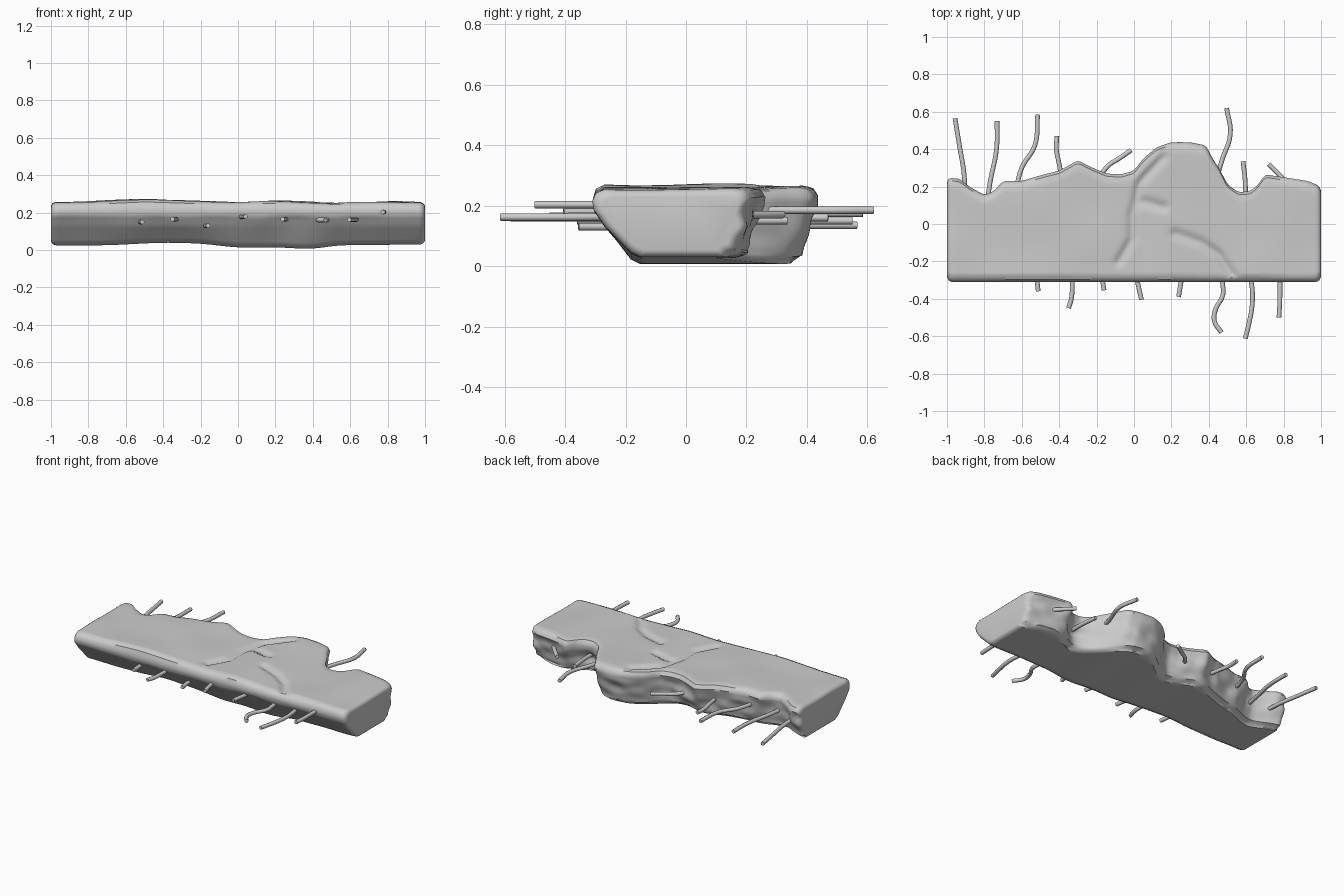
import bpy, bmesh, math
from mathutils import Vector, noise

if "Cube" in bpy.data.objects:
    bpy.data.objects.remove(bpy.data.objects["Cube"])


def interp(table, x):
    """Piecewise linear lookup in a list of (x, value)."""
    if x <= table[0][0]:
        return table[0][1]
    for (x0, v0), (x1, v1) in zip(table, table[1:]):
        if x <= x1:
            return v0 + (v1 - v0) * (x - x0) / (x1 - x0)
    return table[-1][1]


def smooth(table, x, w):
    return sum(interp(table, x + w * k / 2) for k in (-2, -1, 0, 1, 2)) / 5


def seg_dist(p, path):
    """Distance from p to a polyline."""
    best = 9.0
    for a, b in zip(path, path[1:]):
        a, b = Vector(a), Vector(b)
        t = max(0, min(1, (p - a).dot(b - a) / (b - a).length_squared))
        best = min(best, (p - a - (b - a) * t).length)
    return best


# broken back edge, seen from above
BACK = [(-1, .25), (-.93, .24), (-.88, .2), (-.8, .155), (-.75, .175), (-.7, .23),
        (-.6, .23), (-.5, .26), (-.4, .285), (-.3, .34), (-.22, .3), (-.15, .27),
        (-.07, .265), (0, .285), (.05, .35), (.12, .41), (.2, .437), (.3, .437),
        (.385, .42), (.42, .35), (.46, .29), (.5, .21), (.56, .17), (.62, .175),
        (.66, .205), (.7, .265), (.8, .25), (.93, .23), (1, .2)]
TOP = [(-1, .255), (-.8, .258), (-.5, .272), (-.2, .262), (0, .256), (.15, .265), (.5, .252), (.8, .26), (1, .255)]
BOTTOM = [(-1, .025), (-.7, .025), (-.4, .04), (-.2, .035), (0, .012), (.2, .015),
          (.4, .004), (.52, .025), (1, .03)]
CRACKS = [[(.16, .36), (.03, .22), (-.01, .05), (-.01, -.08), (-.08, -.2)],
          [(.22, -.05), (.36, -.1), (.45, -.16), (.53, -.28)],
          [(.05, .12), (.16, .09)]]


def section(x):
    """Closed cross-section of the slab at x, as (y, z) points."""
    yb = smooth(BACK, x, .012)
    yl = smooth(BACK, x, .07)
    low = min(yl - .05, yb + .03)
    zt, zb = smooth(TOP, x, .05), smooth(BOTTOM, x, .06)
    corners = [(-.305, .185), (-.31, .215), (-.298, zt - .015), (-.27, zt - .002),
               (yb - .05, zt), (yb - .015, zt - .006), (yb, zt - .03),
               (low, zb + .025), (low - .035, zb), (-.15, zb),
               (-.18, zb + .015), (-.265, .13)]
    counts = [2, 2, 2, 40, 2, 2, 12, 3, 16, 2, 6, 4]
    pts = []
    for i, n in enumerate(counts):
        a, b = corners[i], corners[(i + 1) % len(corners)]
        for k in range(n):
            t = k / n
            y, z = a[0] + (b[0] - a[0]) * t, a[1] + (b[1] - a[1]) * t
            if i in (3, 4):      # worn top with cracks
                p = Vector((x, y))
                for c in CRACKS:
                    z -= .016 * math.exp(-(seg_dist(p, c) / .022) ** 2)
                z += .006 * noise.noise(Vector((x * 4, y * 4, 1)))
            if i in (6, 7):      # rough fracture
                y += .03 * noise.noise(Vector((x * 9, 2, z * 12))) * math.sin(math.pi * t)
            if i in (9, 10, 11):
                y += .008 * noise.noise(Vector((x * 5, 4, z * 5)))
            pts.append((y, z))
    return pts


# slab: loft of cross-sections with rounded ends
bm = bmesh.new()
N = 130
stations = [(-1 + .03 * (1 - math.cos(a)), .03 * (1 - math.sin(a)))
            for a in (0, .4, .8, 1.2)]
stations += [(-.97 + 1.94 * i / N, 0) for i in range(N + 1)]
stations += [(-x, d) for x, d in stations[3::-1]]
rings = []
for x, d in stations:
    ring = []
    for y, z in section(x):
        sy, sz = 1 - d / .25, 1 - d / .14
        yc = -.03
        ring.append(bm.verts.new((x, yc + (y - yc) * sy, .14 + (z - .14) * sz)))
    rings.append(ring)
for r0, r1 in zip(rings, rings[1:]):
    for i in range(len(r0)):
        j = (i + 1) % len(r0)
        bm.faces.new((r0[i], r0[j], r1[j], r1[i]))
bm.faces.new(rings[0])
bm.faces.new(rings[-1])
bmesh.ops.recalc_face_normals(bm, faces=bm.faces)
me = bpy.data.meshes.new("broken_slab")
bm.to_mesh(me)
bm.free()
slab = bpy.data.objects.new("broken_slab", me)
bpy.context.collection.objects.link(slab)
slab.select_set(True)
bpy.context.view_layer.objects.active = slab
bpy.ops.object.shade_smooth_by_angle(angle=math.radians(45))


# bent reinforcing bars: height z, then (x, y) points from inside to tip
def bar(name, z, pts, r=.0125):
    cu = bpy.data.curves.new(name, 'CURVE')
    cu.dimensions = '3D'
    cu.bevel_depth = r
    cu.bevel_resolution = 2
    cu.resolution_u = 6
    cu.use_fill_caps = True
    sp = cu.splines.new('BEZIER')
    sp.bezier_points.add(len(pts) - 1)
    for bp, (x, y) in zip(sp.bezier_points, pts):
        bp.co = (x, y, z)
        bp.handle_left_type = bp.handle_right_type = 'AUTO'
    ob = bpy.data.objects.new(name, cu)
    bpy.context.collection.objects.link(ob)


FRONT_BARS = [
    (.15, [(-.53, -.2), (-.52, -.29), (-.512, -.36)]),
    (.165, [(-.33, -.2), (-.33, -.33), (-.335, -.4), (-.35, -.45)]),
    (.13, [(-.18, -.2), (-.17, -.29), (-.16, -.355)]),
    (.178, [(0, -.2), (.015, -.29), (.04, -.405)]),
    (.165, [(.27, -.2), (.255, -.29), (.238, -.39)]),
    (.16, [(.45, -.2), (.475, -.33), (.475, -.38), (.435, -.46), (.43, -.52), (.468, -.58)]),
    (.162, [(.6, -.2), (.63, -.33), (.632, -.43), (.615, -.53), (.595, -.613)]),
    (.203, [(.78, -.2), (.78, -.4), (.775, -.5)]),
]
BACK_BARS = [
    (.135, [(-.9, .1), (-.91, .28), (-.93, .4), (-.957, .565)]),
    (.15, [(-.79, .08), (-.77, .22), (-.735, .4), (-.732, .55)]),
    (.175, [(-.64, .13), (-.6, .3), (-.53, .42), (-.515, .585)]),
    (.16, [(-.38, .2), (-.4, .32), (-.415, .4), (-.412, .47)]),
    (.15, [(-.2, .22), (-.14, .31), (-.08, .35), (-.015, .395)]),
    (.185, [(.43, .2), (.47, .34), (.515, .48), (.495, .62)]),
    (.15, [(.595, .08), (.595, .22), (.583, .335)]),
    (.17, [(.86, .17), (.77, .27), (.72, .32)]),
]
for i, (z, pts) in enumerate(FRONT_BARS):
    bar(f"front_rebar_{i + 1}", z, pts)
for i, (z, pts) in enumerate(BACK_BARS):
    bar(f"back_rebar_{i + 1}", z, pts)
